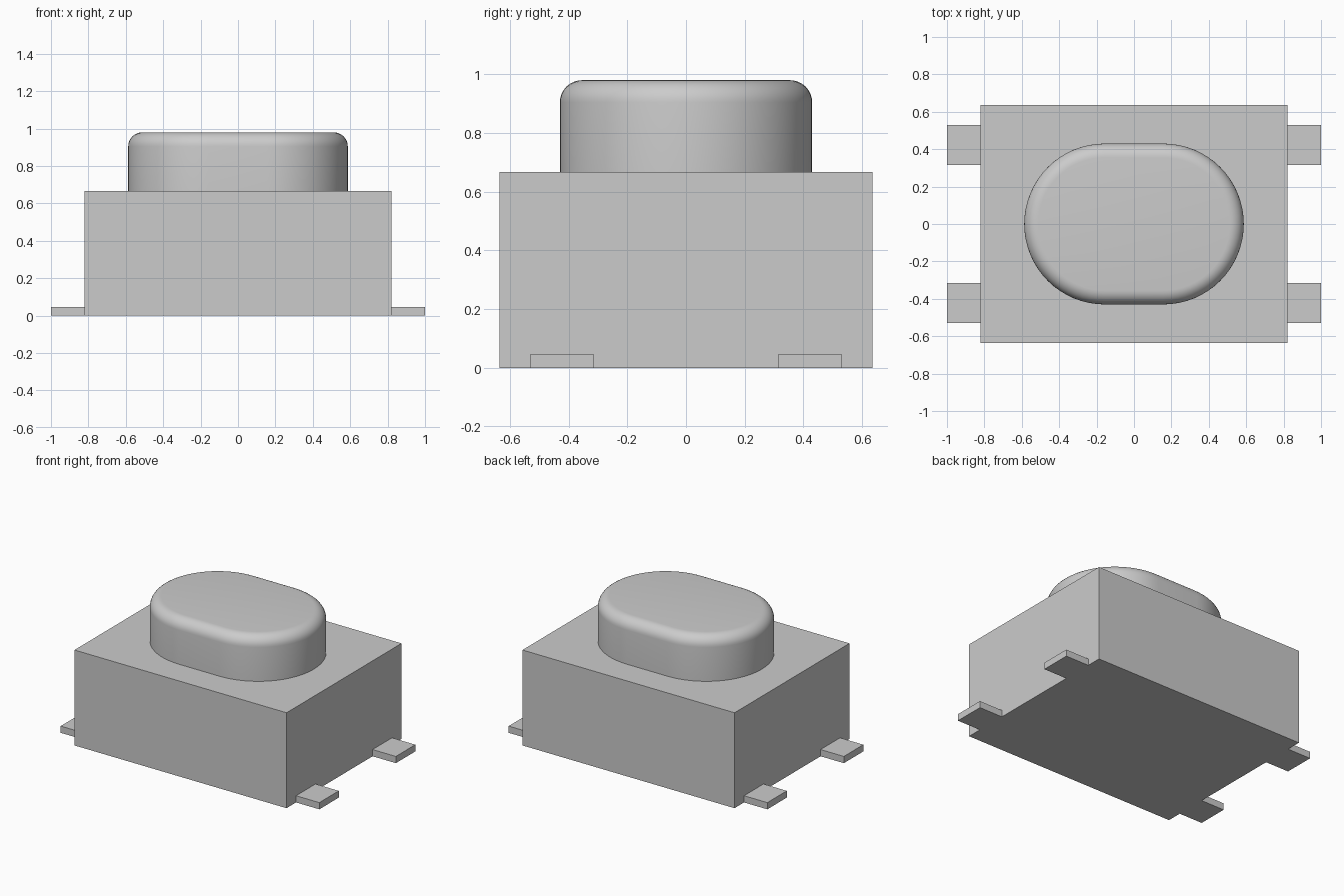
import bpy, bmesh
from math import pi, sin, cos, radians

cube = bpy.data.objects.get("Cube")
if cube:
    bpy.data.objects.remove(cube, do_unlink=True)

COLOR = (0.6, 0.6, 0.6, 1)
grey = bpy.data.materials.new("light grey")
grey.use_nodes = True
grey.diffuse_color = COLOR
grey.node_tree.nodes["Principled BSDF"].inputs["Base Color"].default_value = COLOR


def add_object(name, bm):
    mesh = bpy.data.meshes.new(name)
    bmesh.ops.recalc_face_normals(bm, faces=bm.faces)
    bm.to_mesh(mesh)
    bm.free()
    mesh.materials.append(grey)
    obj = bpy.data.objects.new(name, mesh)
    bpy.context.collection.objects.link(obj)
    return obj


def box(name, low, high):
    bm = bmesh.new()
    bmesh.ops.create_cube(bm, size=1)
    for v in bm.verts:
        v.co = [(a + b) / 2 + c * (b - a) for a, b, c in zip(low, high, v.co)]
    return add_object(name, bm)


# Housing block
HALF_X, HALF_Y, BODY_TOP = 0.82, 0.635, 0.667
box("housing", (-HALF_X, -HALF_Y, 0), (HALF_X, HALF_Y, BODY_TOP))

# Four flat terminals, butted against the housing sides
for side, sx in (("left", 1), ("right", -1)):
    for end, sy in (("front", -1), ("back", 1)):
        xs = sorted((sx * HALF_X, sx))
        ys = sorted((sy * 0.315, sy * 0.53))
        box(f"{end}_{side}_terminal", (xs[0], ys[0], 0), (xs[1], ys[1], 0.047))

# Push button: stadium outline stacked in rings, with a rounded top edge
RADIUS, OFFSET, TOP, FILLET = 0.43, 0.157, 0.98, 0.075
ARC, STEPS = 32, 8


def stadium(bm, radius, z):
    ring = []
    for centre, start in ((OFFSET, -pi / 2), (-OFFSET, pi / 2)):
        for i in range(ARC + 1):
            a = start + pi * i / ARC
            ring.append(bm.verts.new((centre + radius * cos(a), radius * sin(a), z)))
    return ring


bm = bmesh.new()
rings = [stadium(bm, RADIUS, BODY_TOP)]
for i in range(STEPS + 1):
    t = pi / 2 * i / STEPS
    rings.append(stadium(bm, RADIUS - FILLET * (1 - cos(t)), TOP - FILLET * (1 - sin(t))))
for lower, upper in zip(rings, rings[1:]):
    for i in range(len(lower)):
        j = (i + 1) % len(lower)
        bm.faces.new((lower[i], lower[j], upper[j], upper[i]))
bm.faces.new(rings[-1])
bm.faces.new(rings[0][::-1])
button = add_object("button", bm)

# Smooth shading on the button, keeping sharp edges
bpy.ops.object.select_all(action="DESELECT")
button.select_set(True)
bpy.context.view_layer.objects.active = button
bpy.ops.object.shade_smooth_by_angle(angle=radians(30))
